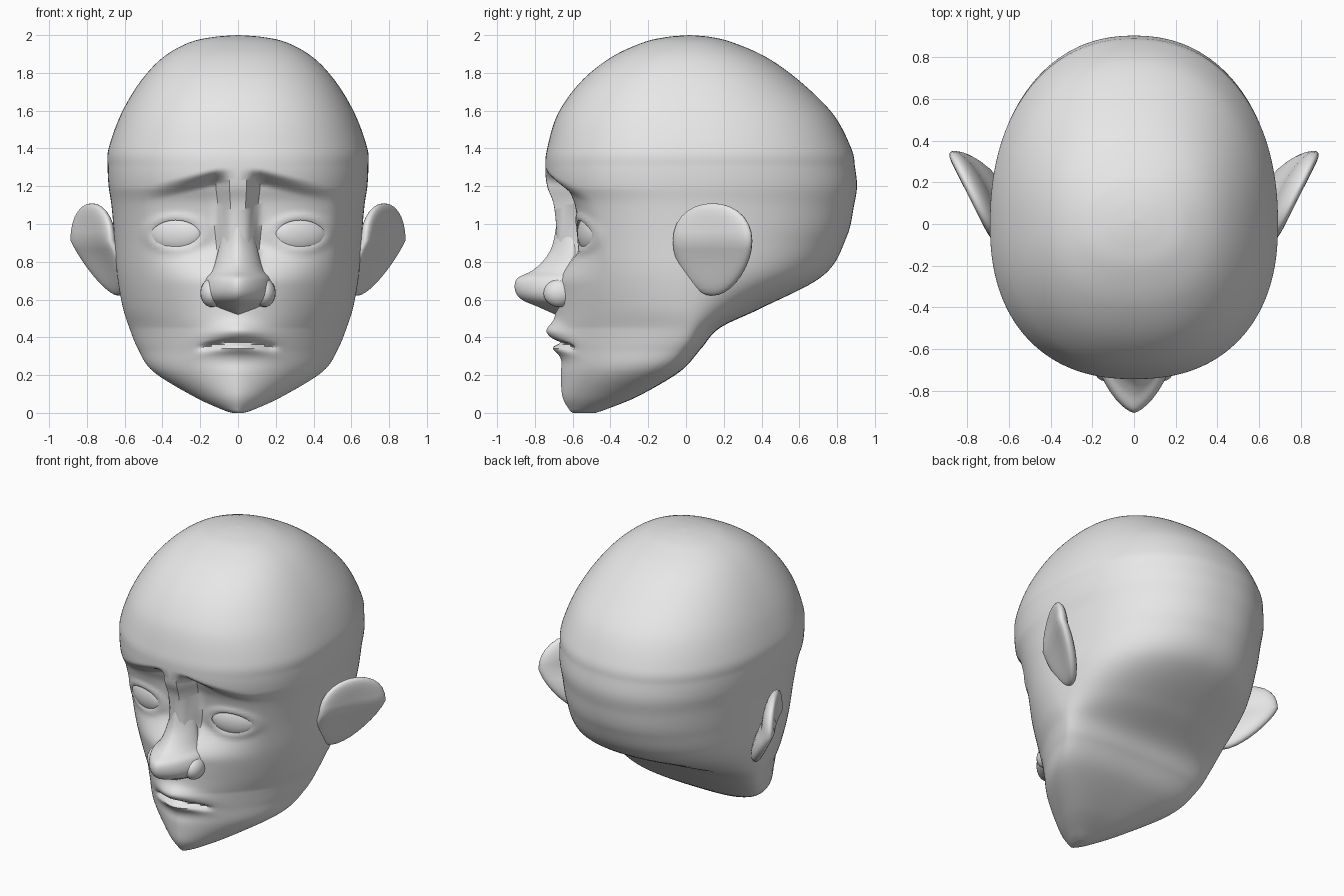
import bpy
import bmesh
from math import sin, cos, pi, exp, sqrt, radians
from mathutils import Vector, Matrix

cube = bpy.data.objects.get("Cube")
if cube:
    bpy.data.objects.remove(cube, do_unlink=True)

GREY = (0.8, 0.8, 0.8, 1)
clay = bpy.data.materials.new("plain_grey")
clay.use_nodes = True
clay.diffuse_color = GREY
clay.node_tree.nodes["Principled BSDF"].inputs["Base Color"].default_value = GREY


def finish(name, bm):
    bmesh.ops.remove_doubles(bm, verts=bm.verts, dist=0.0001)
    bmesh.ops.recalc_face_normals(bm, faces=bm.faces)
    mesh = bpy.data.meshes.new(name)
    bm.to_mesh(mesh)
    bm.free()
    mesh.materials.append(clay)
    obj = bpy.data.objects.new(name, mesh)
    bpy.context.collection.objects.link(obj)
    return obj


def smooth(obj, angle=50):
    bpy.ops.object.select_all(action="DESELECT")
    obj.select_set(True)
    bpy.context.view_layer.objects.active = obj
    bpy.ops.object.shade_smooth_by_angle(angle=radians(angle))


def step(a, b, v):
    t = min(1, max(0, (v - a) / (b - a)))
    return t * t * (3 - 2 * t)


def bell(v, width):
    return exp(-(v / width) ** 2)


def spline(rows, steps):
    # Smooth curve through the stations
    last = len(rows) - 1
    for i in range(last):
        a, b, c, d = (Vector(rows[min(last, max(0, i + k))]) for k in (-1, 0, 1, 2))
        for j in range(steps):
            t = j / steps
            yield (b * 2 + (c - a) * t + (a * 2 - b * 5 + c * 4 - d) * t * t
                   + (b * 3 - a - c * 3 + d) * t ** 3) / 2
    yield Vector(rows[last])


def loft(name, rows, steps, segs, power, shape=None):
    # Stations are height, front, back, half width, depth of widest point
    bm = bmesh.new()
    rings = []
    for z, front, back, wide, mid in spline(rows, steps):
        ring = []
        for k in range(segs):
            c, s = cos(2 * pi * k / segs), sin(2 * pi * k / segs)
            e = 2 / power(z, s < 0)
            x = wide * abs(c) ** e * (1 if c > 0 else -1)
            y = mid + abs(s) ** e * ((front if s < 0 else back) - mid)
            if shape and s < 0:
                y += shape(x, z)
            ring.append(bm.verts.new((x, y, z)))
        rings.append(ring)
    for low, high in zip(rings, rings[1:]):
        for k in range(segs):
            n = (k + 1) % segs
            bm.faces.new((low[k], low[n], high[n], high[k]))
    bm.faces.new(rings[0])
    bm.faces.new(rings[-1])
    return finish(name, bm)


# Head: stacked sections, with the face pressed into the front
HEAD = [
    (0.0, -.60, -.48, .03, -.54), (.02, -.62, -.42, .09, -.50),
    (.09, -.655, -.25, .24, -.36), (.22, -.665, -.03, .45, -.18),
    (.34, -.68, .08, .53, -.06), (.45, -.695, .18, .575, 0),
    (.56, -.69, .41, .61, 0), (.73, -.69, .73, .64, 0),
    (.93, -.685, .85, .655, 0), (1.1, -.70, .89, .67, 0),
    (1.2, -.735, .905, .685, 0), (1.3, -.745, .895, .69, 0),
    (1.4, -.735, .875, .685, 0), (1.58, -.68, .78, .62, 0),
    (1.75, -.56, .61, .52, 0), (1.88, -.40, .43, .40, 0),
    (1.96, -.23, .25, .26, 0), (1.99, -.10, .13, .13, .01),
    (2.0, .02, .02, 0, .02)]
EYE_X, EYE_Z = .33, .95


def head_power(z, is_front):
    if is_front:
        return min(2.3, max(1.6, 1.6 + (z - .45) * .95))
    return 2.2 + .8 * (1 - step(.3, .55, z))


def face(x, z):
    x = abs(x)
    # Eye sockets under sloping brows
    brow = 1.3 - .24 * (x - .08)
    across = step(.04, .12, x) * max(0, 1 - max(0, x - .12) / .38)
    push = .115 * across * step(0, .09, brow - z) * step(.68, .9, z)
    # Raised eyelids
    r = sqrt(((x - EYE_X) / .13) ** 2 + ((z - EYE_Z) / .075) ** 2)
    push -= .012 * bell(r - 1.15, .25)
    # Lips either side of a drooping mouth line
    line = .372 - .75 * x * x
    push -= .045 * bell(x, .16) * bell(z - line - .06, .045)
    push -= .025 * bell(x, .14) * bell(z - line + .03, .025)
    push += .035 * (1 - step(.16, .22, x)) * bell(z - line, .014)
    # Hollow below the lower lip
    return push + .012 * bell(x, .15) * bell(z - .27, .04)


head = loft("head", HEAD, 10, 144, head_power, face)


def almond(side):
    # Eye opening cutter
    bm = bmesh.new()
    pts = []
    for k in range(32):
        c, s = cos(k * pi / 16), sin(k * pi / 16)
        pts.append(bm.verts.new((side * (EYE_X + .13 * c), -.85,
                                 EYE_Z + .07 * s * abs(s) ** .25)))
    base = bm.faces.new(pts)
    new = bmesh.ops.extrude_face_region(bm, geom=[base])["geom"]
    bmesh.ops.translate(bm, vec=(0, .4, 0),
                        verts=[v for v in new if isinstance(v, bmesh.types.BMVert)])
    cutter = finish("eye_cutter", bm)
    cutter.hide_render = True
    return cutter


def ball(name, place, segs=32):
    # Unit sphere with every point moved by the given rule
    bm = bmesh.new()
    bmesh.ops.create_uvsphere(bm, u_segments=segs, v_segments=segs // 2, radius=1)
    for v in bm.verts:
        v.co = place(v.co)
    obj = finish(name, bm)
    smooth(obj, 80)


for side, label in ((1, "left"), (-1, "right")):
    # Eye opening
    cutter = almond(side)
    mod = head.modifiers.new("eye_opening", "BOOLEAN")
    mod.object = cutter
    mod.operation = "DIFFERENCE"
    mod.solver = "EXACT"
    bpy.context.view_layer.objects.active = head
    bpy.ops.object.modifier_apply(modifier=mod.name)
    bpy.data.objects.remove(cutter, do_unlink=True)

    # Eyeball, turned to follow the face
    turn = Matrix.Rotation(side * radians(19), 3, "Z")
    ball(label + "_eye", lambda p: turn @ Vector((p.x * .15, p.y * .055, p.z * .1))
         + Vector((side * EYE_X, -.505, EYE_Z)))

    # Nostril wing
    ball(label + "_nostril", lambda p: Vector(
        (side * .14 + p.x * .06, -.67 + p.y * .085, .635 + p.z * .075)), 20)

    # Ear: a thin dished oval, swept back and narrowing to the lobe
    def ear(p):
        u = p.x * .23 * (1 + .2 * p.z)
        n = p.y * (.08 if p.y < 0 else .07 * (1 - .8 * p.y))
        x = .75 + .45 * u + .89 * n + .12 * min(p.z, .2)
        return Vector((side * x, .14 + .89 * u - .45 * n, .865 + .245 * p.z))

    ball(label + "_ear", ear)

smooth(head)

# Nose: narrow bridge widening to a pointed tip
NOSE = [
    (.52, -.69, -.5, .04, -.6), (.56, -.78, -.5, .12, -.62),
    (.60, -.87, -.5, .17, -.63), (.65, -.905, -.5, .185, -.63),
    (.71, -.895, -.5, .17, -.63), (.75, -.82, -.5, .14, -.62),
    (.80, -.76, -.5, .12, -.61), (.88, -.71, -.5, .10, -.6),
    (1.0, -.685, -.5, .07, -.6)]
nose = loft("nose", NOSE, 5, 40, lambda z, is_front: 1.5 if is_front else 2)
smooth(nose, 70)
